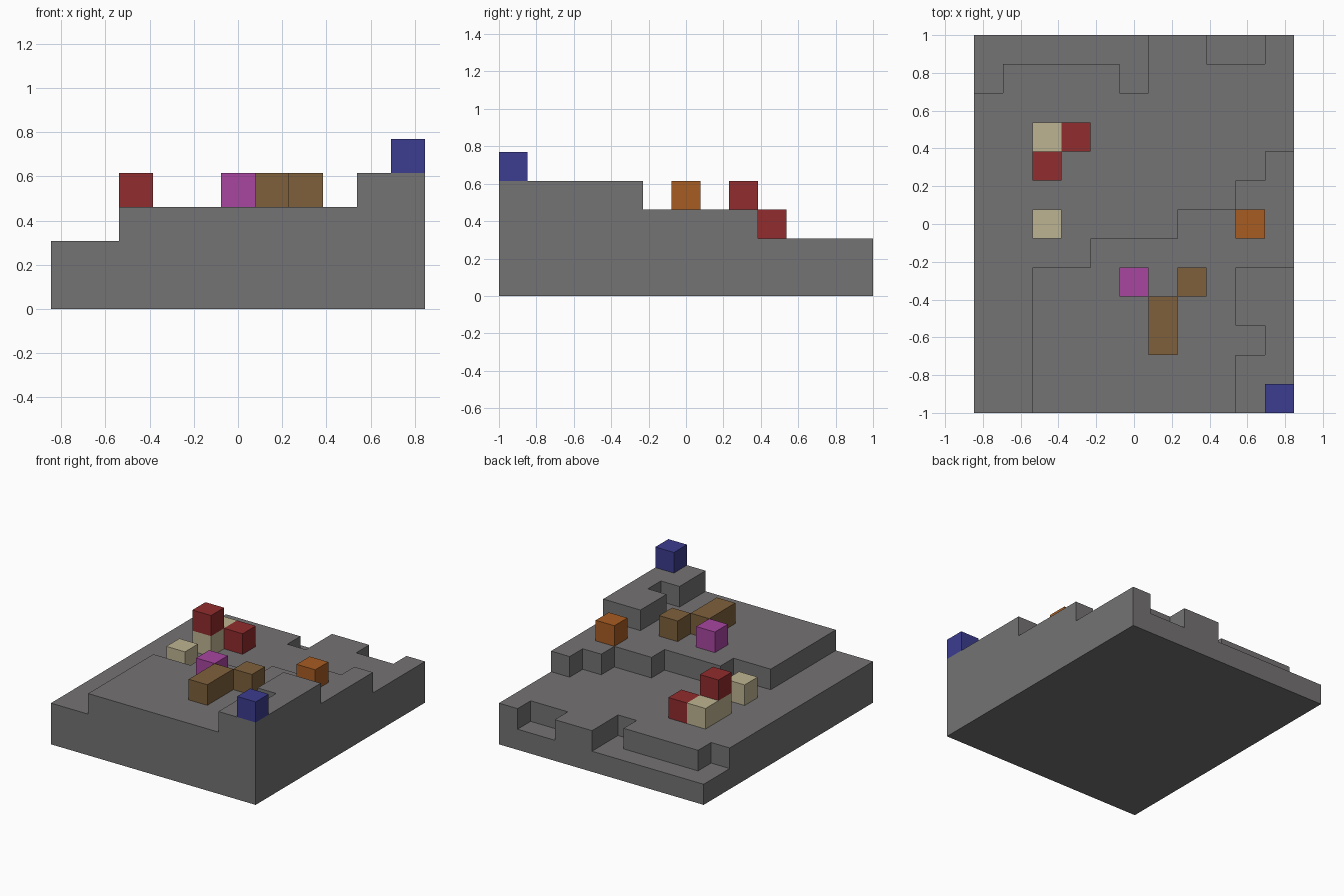
import bpy
import bmesh
from mathutils import Vector

U = 2 / 13          # edge of one block
COLS, ROWS = 11, 13

if "Cube" in bpy.data.objects:
    bpy.data.objects.remove(bpy.data.objects["Cube"], do_unlink=True)


def srgb(r, g, b):
    lin = lambda c: c / 12.92 if c <= 0.04045 else ((c + 0.055) / 1.055) ** 2.4
    return (*[lin(v / 255) for v in (r, g, b)], 1)


def material(name, color):
    mat = bpy.data.materials.new(name)
    mat.use_nodes = True
    mat.diffuse_color = color
    mat.node_tree.nodes["Principled BSDF"].inputs["Base Color"].default_value = color
    return mat


def block_solid(name, cells, mat):
    """Closed shell around a set of (column, row, level) cells."""
    cells = set(cells)
    bm = bmesh.new()
    for cell in cells:
        centre = Vector(cell) + Vector((0.5, 0.5, 0.5))
        for axis in range(3):
            for sign in (-1, 1):
                n = Vector((0, 0, 0))
                n[axis] = sign
                if tuple(int(c + d) for c, d in zip(cell, n)) in cells:
                    continue
                a = Vector((0, 0, 0))
                a[(axis + 1) % 3] = 0.5
                b = n.cross(a)
                mid = centre + n / 2
                corners = [mid - a - b, mid + a - b, mid + a + b, mid - a + b]
                bm.faces.new([bm.verts.new(p) for p in corners])
    bmesh.ops.remove_doubles(bm, verts=bm.verts, dist=0.001)
    bmesh.ops.dissolve_limit(bm, angle_limit=0.01, verts=bm.verts, edges=bm.edges)
    for v in bm.verts:
        v.co = (v.co - Vector((COLS / 2, ROWS / 2, 0))) * U
    mesh = bpy.data.meshes.new(name)
    bm.to_mesh(mesh)
    bm.free()
    mesh.materials.append(mat)
    obj = bpy.data.objects.new(name, mesh)
    bpy.context.collection.objects.link(obj)
    return obj


# Terrain: terrace depth of the third step for each column
TERRACE = [0, 0, 5, 5, 6, 6, 6, 7, 7, 8, 9]


def height(col, row):
    if col >= 9 and row < 5 and (col, row) != (9, 2):
        return 4                                   # high front corner
    if row < TERRACE[col]:
        return 3                                   # wide terrace
    back_ledge = row == 12 and (col <= 5 or col in (8, 9))
    if back_ledge or (row == 11 and col in (0, 5)):
        return 1                                   # low back edge
    return 2


stone = material("stone grey", srgb(117, 115, 115))
block_solid("stepped_ground", [(c, r, z) for c in range(COLS) for r in range(ROWS)
                               for z in range(height(c, r))], stone)

# Coloured blocks resting on the terraces
cream = material("cream", srgb(190, 180, 146))
red = material("dark red", srgb(145, 44, 46))
brown = material("brown", srgb(126, 96, 60))
blue = material("deep blue", srgb(60, 60, 144))
orange = material("burnt orange", srgb(167, 92, 34))
magenta = material("magenta", srgb(168, 70, 160))

block_solid("corner_blue_block", [(10, 0, 4)], blue)
block_solid("orange_block", [(9, 6, 3)], orange)
block_solid("magenta_block", [(5, 4, 3)], magenta)
block_solid("long_brown_block", [(6, 2, 3), (6, 3, 3)], brown)
block_solid("small_brown_block", [(7, 4, 3)], brown)
block_solid("single_cream_block", [(2, 6, 2)], cream)
block_solid("long_cream_block", [(2, 8, 2), (2, 9, 2)], cream)
block_solid("low_red_block", [(3, 9, 2)], red)
block_solid("upper_red_block", [(2, 8, 3)], red)
